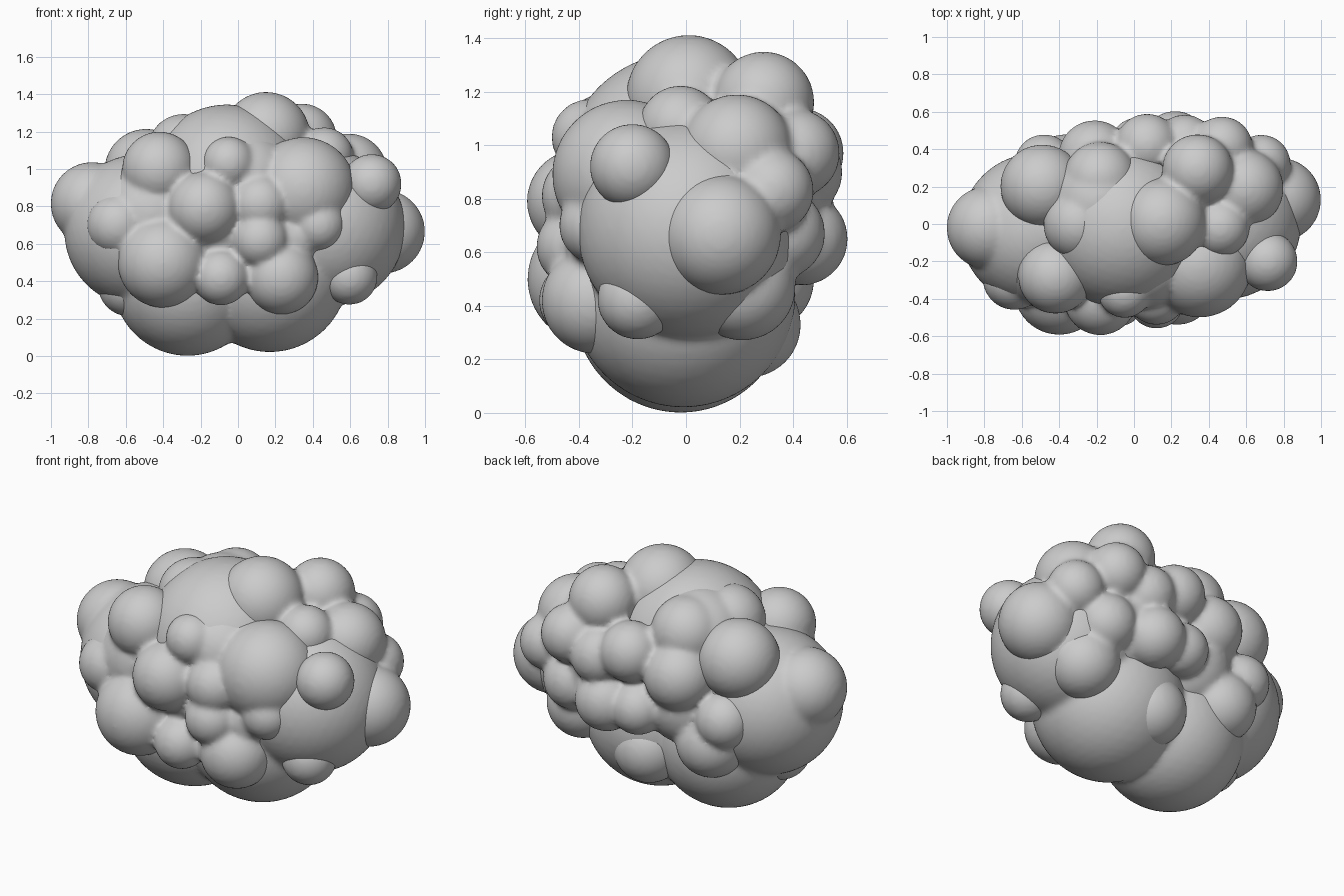
import bpy, bmesh
from mathutils import Matrix, Vector


def puff_group(name, balls):
    """One object of overlapping balls, fused and with softened creases."""
    bm = bmesh.new()
    for x, y, z, r in balls:
        bmesh.ops.create_icosphere(bm, subdivisions=4, radius=r,
                                   matrix=Matrix.Translation(Vector((x, y, z))))
    mesh = bpy.data.meshes.new(name)
    bm.to_mesh(mesh)
    bm.free()
    obj = bpy.data.objects.new(name, mesh)
    bpy.context.collection.objects.link(obj)
    fuse = obj.modifiers.new("fuse", 'REMESH')
    fuse.mode = 'VOXEL'
    fuse.voxel_size = 0.016
    fuse.use_smooth_shade = True
    soft = obj.modifiers.new("soften", 'SMOOTH')
    soft.factor = 0.5
    soft.iterations = 8
    return obj


# Large inner body with the left end puff
puff_group("cloud_body", [
    (-0.27, -0.02, 0.40, 0.40), (0.17, -0.01, 0.44, 0.42),
    (0.48, 0.01, 0.685, 0.415), (-0.52, -0.03, 0.67, 0.41),
    (-0.06, -0.02, 0.91, 0.435), (-0.78, -0.02, 0.815, 0.222),
])

# Puffs on the front face, the last four fill behind them
puff_group("front_puffs", [
    (-0.42, -0.28, 1.00, 0.20), (-0.05, -0.36, 1.03, 0.143),
    (-0.18, -0.40, 0.79, 0.195), (0.12, -0.38, 0.81, 0.16),
    (0.12, -0.41, 0.62, 0.15), (-0.40, -0.35, 0.50, 0.243),
    (-0.09, -0.40, 0.42, 0.15), (0.23, -0.34, 0.42, 0.20),
    (0.43, -0.33, 0.70, 0.145), (0.35, -0.22, 0.89, 0.28),
    (-0.64, -0.29, 0.70, 0.17), (-0.11, -0.15, 0.74, 0.33),
    (0.05, -0.20, 0.95, 0.25), (-0.46, -0.16, 0.76, 0.29),
    (0.28, -0.28, 0.62, 0.17),
])

# Puffs on the top and back, the last three fill behind them
puff_group("back_puffs", [
    (0.15, 0.01, 1.177, 0.235), (0.34, 0.29, 1.16, 0.19),
    (0.59, 0.19, 0.98, 0.21), (0.46, -0.02, 1.065, 0.158),
    (0.68, 0.32, 0.83, 0.158), (0.47, 0.41, 0.97, 0.165),
    (0.27, 0.42, 0.90, 0.165), (0.07, 0.42, 0.97, 0.17),
    (-0.18, 0.24, 1.09, 0.20), (-0.21, 0.36, 0.88, 0.195),
    (0.02, 0.42, 0.65, 0.15), (0.22, 0.43, 0.65, 0.175),
    (0.49, 0.35, 0.67, 0.17), (0.53, 0.21, 0.47, 0.20),
    (0.08, 0.23, 0.33, 0.20), (-0.37, 0.28, 0.50, 0.20),
    (-0.48, 0.32, 0.67, 0.16), (0.775, 0.13, 0.665, 0.225),
    (-0.18, 0.22, 0.68, 0.25), (0.30, 0.18, 0.76, 0.32),
    (-0.29, 0.00, 1.10, 0.195), (-0.18, 0.12, 1.02, 0.28),
])

# Separate puffs on the left and right ends
puff_group("left_puffs", [
    (-0.49, 0.20, 0.99, 0.225), (-0.58, -0.06, 0.38, 0.17),
])
puff_group("right_puffs", [
    (0.715, -0.20, 0.92, 0.16), (0.595, -0.18, 0.425, 0.152),
])
